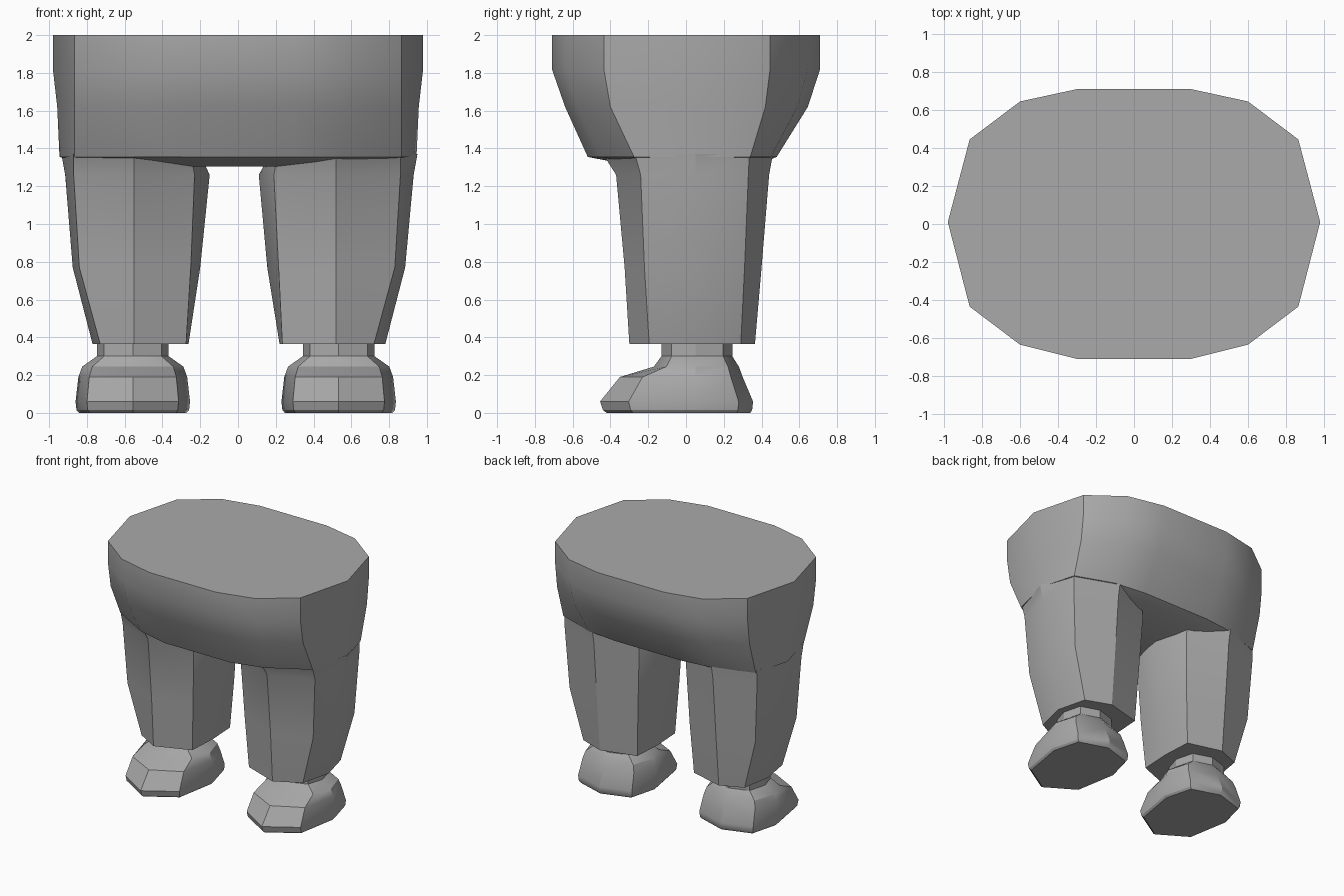
import bpy, bmesh, math

if "Cube" in bpy.data.objects:
    bpy.data.objects.remove(bpy.data.objects["Cube"])

grey = bpy.data.materials.new("plain grey")
grey.diffuse_color = (0.4, 0.4, 0.4, 1)
grey.use_nodes = True
grey.node_tree.nodes["Principled BSDF"].inputs["Base Color"].default_value = grey.diffuse_color


def loft(name, rings):
    """Skin a stack of equal-sized rings and cap both ends."""
    bm = bmesh.new()
    rows = [[bm.verts.new(p) for p in ring] for ring in rings]
    n = len(rows[0])
    for a, b in zip(rows, rows[1:]):
        for i in range(n):
            j = (i + 1) % n
            bm.faces.new((a[i], a[j], b[j], b[i]))
    bm.faces.new(rows[0])
    bm.faces.new(rows[-1])
    bmesh.ops.recalc_face_normals(bm, faces=bm.faces)
    mesh = bpy.data.meshes.new(name)
    bm.to_mesh(mesh)
    bm.free()
    mesh.materials.append(grey)
    ob = bpy.data.objects.new(name, mesh)
    bpy.context.collection.objects.link(ob)
    bpy.ops.object.select_all(action='DESELECT')
    ob.select_set(True)
    bpy.context.view_layer.objects.active = ob
    bpy.ops.object.shade_smooth_by_angle(angle=math.radians(30))
    return ob


def body_ring(z, side, corner, shoulder, flat):
    """14-sided ring; each later entry is (x, front y, back y)."""
    pts = (corner, shoulder, flat)
    ring = [(side[0], side[1], z)]
    ring += [(x, b, z) for x, f, b in pts]
    ring += [(-x, b, z) for x, f, b in reversed(pts)]
    ring += [(-side[0], side[1], z)]
    ring += [(-x, f, z) for x, f, b in pts]
    ring += [(x, f, z) for x, f, b in reversed(pts)]
    return ring


# Torso: wide rounded bowl with a shallow crotch drop underneath
loft("torso", [
    body_ring(2.00, (.98, .01), (.865, -.435, .445), (.6, -.635, .645), (.3, -.71, .71)),
    body_ring(1.82, (.98, .01), (.865, -.435, .445), (.6, -.635, .645), (.3, -.71, .71)),
    body_ring(1.62, (.957, .02), (.865, -.40, .42), (.59, -.575, .59), (.3, -.64, .645)),
    body_ring(1.355, (.945, .05), (.865, -.275, .34), (.56, -.45, .45), (.3, -.52, .48)),
    body_ring(1.305, (.80, .05), (.70, -.18, .25), (.5, -.24, .33), (.12, -.26, .36)),
])


def octagon(z, xs, ys):
    """xs: outer, outer corner, middle, inner corner, inner; ys: front to back."""
    o, oc, m, ic, i = xs
    f, fc, s, bc, b = ys
    return [(o, s, z), (oc, fc, z), (m, f, z), (ic, fc, z),
            (i, s, z), (ic, bc, z), (m, b, z), (oc, bc, z)]


# Legs: eight-sided tapering tubes
leg_y = [(1.37, (-.44, -.27, .05, .335, .46)),
         (1.26, (-.37, -.24, .05, .33, .44)),
         (.77, (-.325, -.22, .05, .31, .40)),
         (.365, (-.30, -.195, .05, .29, .365))]
leg_x = {"left": [(-.935, -.87, -.55, -.25, -.20),
                  (-.915, -.87, -.55, -.23, -.15),
                  (-.875, -.84, -.55, -.25, -.20),
                  (-.77, -.73, -.55, -.275, -.262)],
         "right": [(.95, .86, .52, .21, .17),
                   (.93, .86, .52, .19, .11),
                   (.885, .83, .52, .215, .155),
                   (.78, .72, .52, .235, .22)]}

# Feet: height, toe y, heel y, half width
foot = [(.37, -.13, .245, .19), (.30, -.13, .245, .19),
        (.245, -.17, .28, .268), (.19, -.35, .30, .288),
        (.06, -.455, .355, .303), (.015, -.44, .35, .298),
        (0, -.42, .34, .285)]

for side, sign in (("left", -1), ("right", 1)):
    loft(side + "_leg", [octagon(z, xs, ys)
                         for (z, ys), xs in zip(leg_y, leg_x[side])])
    cx = sign * .545 - .012
    rings = []
    for z, toe, heel, w in foot:
        xs = [cx + sign * w * k for k in (1, .8, 0, -.8, -1)]
        mid = .05
        ys = (toe, mid + .7 * (toe - mid), mid, mid + .75 * (heel - mid), heel)
        rings.append(octagon(z, xs, ys))
    loft(side + "_foot", rings)
